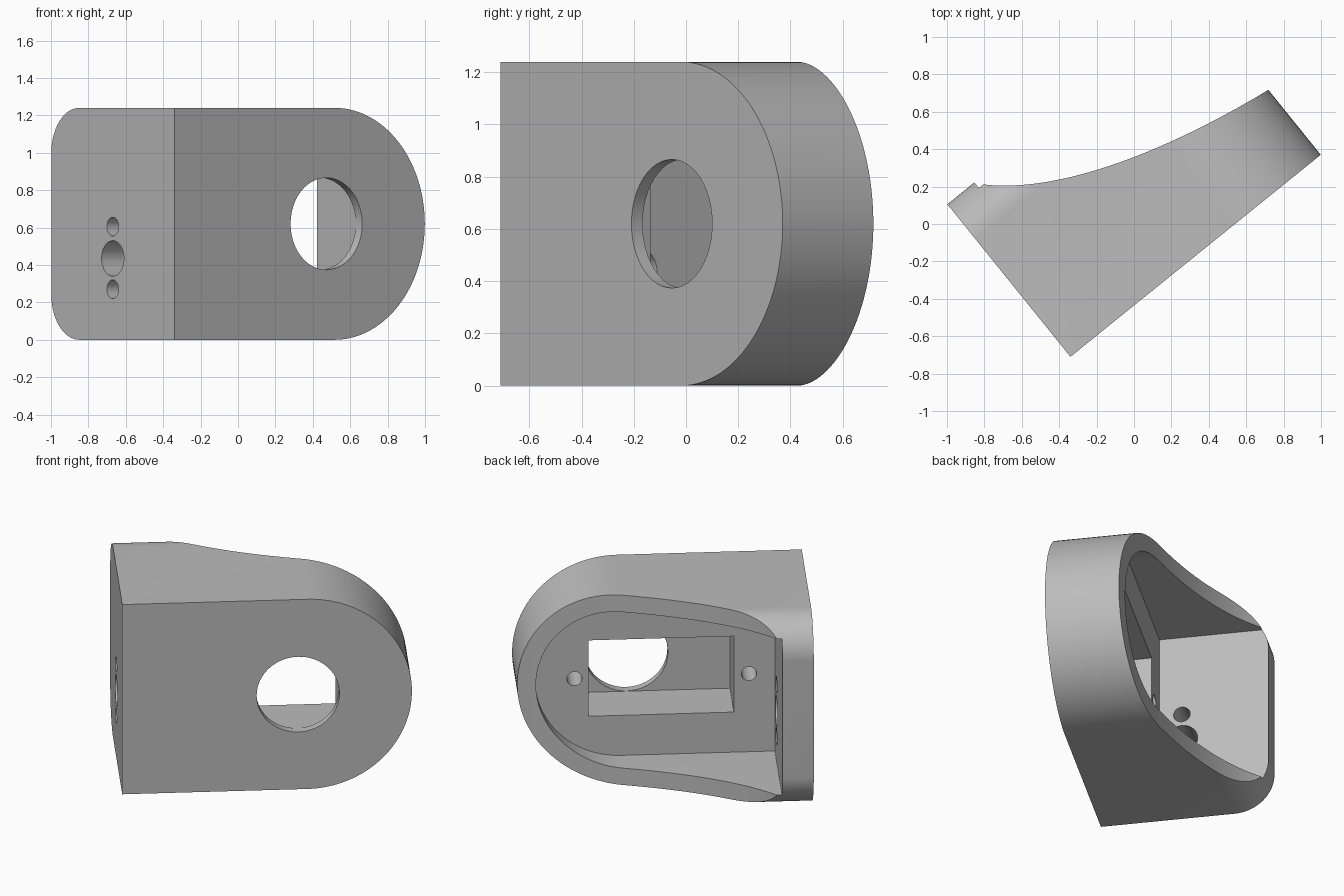
import bpy, bmesh, math
from mathutils import Matrix, Vector
from mathutils.geometry import interpolate_bezier

if "Cube" in bpy.data.objects:
    bpy.data.objects.remove(bpy.data.objects["Cube"], do_unlink=True)

# Bracket frame: u along the front plate, v across it, z up
HEIGHT, LENGTH, DEPTH = 1.24, 1.72, 1.048
MID = HEIGHT / 2
WALL, SIDE, FLOOR = 0.11, 0.186, 0.39
AXES = {
    "u": lambda a, b, t: (t, a, b),   # outline in v, z
    "v": lambda a, b, t: (a, t, b),   # outline in u, z
    "z": lambda a, b, t: (a, b, t),   # outline in u, v
}


def prism(name, outline, lo, hi, axis):
    """Extrude a 2D outline along one axis."""
    put = AXES[axis]
    bm = bmesh.new()
    low, high = ([bm.verts.new(put(a, b, t)) for a, b in outline] for t in (lo, hi))
    bm.faces.new(low)
    bm.faces.new(high)
    n = len(outline)
    for i in range(n):
        j = (i + 1) % n
        bm.faces.new((low[i], low[j], high[j], high[i]))
    bmesh.ops.recalc_face_normals(bm, faces=bm.faces)
    mesh = bpy.data.meshes.new(name)
    bm.to_mesh(mesh)
    bm.free()
    obj = bpy.data.objects.new(name, mesh)
    bpy.context.collection.objects.link(obj)
    return obj


def arc(a, b, r, start, end, steps):
    angles = [math.radians(start + (end - start) * i / steps) for i in range(steps + 1)]
    return [(a + r * math.cos(t), b + r * math.sin(t)) for t in angles]


def circle(a, b, r):
    return arc(a, b, r, 0, 360, 48)[:-1]


def stadium(start, radius):
    end = arc(LENGTH - MID, MID, radius, -90, 90, 64)
    return [(start, MID - radius)] + end + [(start, MID + radius)]


def box(a0, a1, b0, b1):
    return [(a0, b0), (a1, b0), (a1, b1), (a0, b1)]


def cut(cutter):
    mod = body.modifiers.new("cut", "BOOLEAN")
    mod.operation = "DIFFERENCE"
    mod.solver = "EXACT"
    mod.object = cutter
    bpy.context.view_layer.objects.active = body
    bpy.ops.object.modifier_apply(modifier=mod.name)
    bpy.data.objects.remove(cutter, do_unlink=True)


# Outer body with a half round end
body = prism("bracket_body", stadium(0, MID), 0, DEPTH, "v")

# Swept back edge falling from the side wall to the round end
sweep = interpolate_bezier(Vector((SIDE, 1.042)), Vector((0.47, 0.72)),
                           Vector((1.1, 0.53)), Vector((LENGTH, 0.446)), 40)
edge = [(p.x, p.y) for p in sweep]
cut(prism("sweep_cutter", edge + [(1.9, 0.42), (1.9, 1.3), (SIDE, 1.3)], -0.2, 1.5, "z"))

# Rounded back corners, bottom and top
R = 0.24
corner = arc(DEPTH - R, R, R, -90, 0, 20) + [(1.3, R), (1.3, -0.2), (DEPTH - R, -0.2)]
cut(prism("corner_cutter", corner, -0.2, 2, "u"))
cut(prism("corner_cutter", [(v, HEIGHT - z) for v, z in corner], -0.2, 2, "u"))

# Open cavity, motor pocket and shaft hole
cut(prism("cavity_cutter", stadium(SIDE, MID - WALL), FLOOR, 1.3, "v"))
cut(prism("pocket_cutter", box(0.43, 1.293, MID - 0.248, MID + 0.248), 0.055, 0.6, "v"))
cut(prism("shaft_cutter", circle(1.044, MID, 0.246), -0.2, 0.2, "v"))

# Blind screw holes beside the pocket
for u in (0.34, 1.376):
    cut(prism("screw_cutter", circle(u, MID, 0.045), 0.12, 0.5, "v"))

# Holes through the side wall
for z, r in ((0.605, 0.05), (0.435, 0.095), (0.27, 0.05)):
    cut(prism("side_hole_cutter", circle(0.525, z, r), -0.2, 0.3, "u"))

# Turn the bracket to its standing angle
turn = Matrix.Translation((-0.34, -0.71, 0)) @ Matrix.Rotation(math.radians(38.9), 4, "Z")
body.data.transform(turn)

# Plain grey finish
grey = bpy.data.materials.new("plain_grey")
grey.use_nodes = True
colour = (0.5, 0.5, 0.5, 1)
grey.diffuse_color = colour
grey.node_tree.nodes["Principled BSDF"].inputs["Base Color"].default_value = colour
body.data.materials.clear()
body.data.materials.append(grey)
for face in body.data.polygons:
    face.material_index = 0

bpy.ops.object.select_all(action="DESELECT")
body.select_set(True)
bpy.context.view_layer.objects.active = body
bpy.ops.object.shade_smooth_by_angle(angle=math.radians(30))
